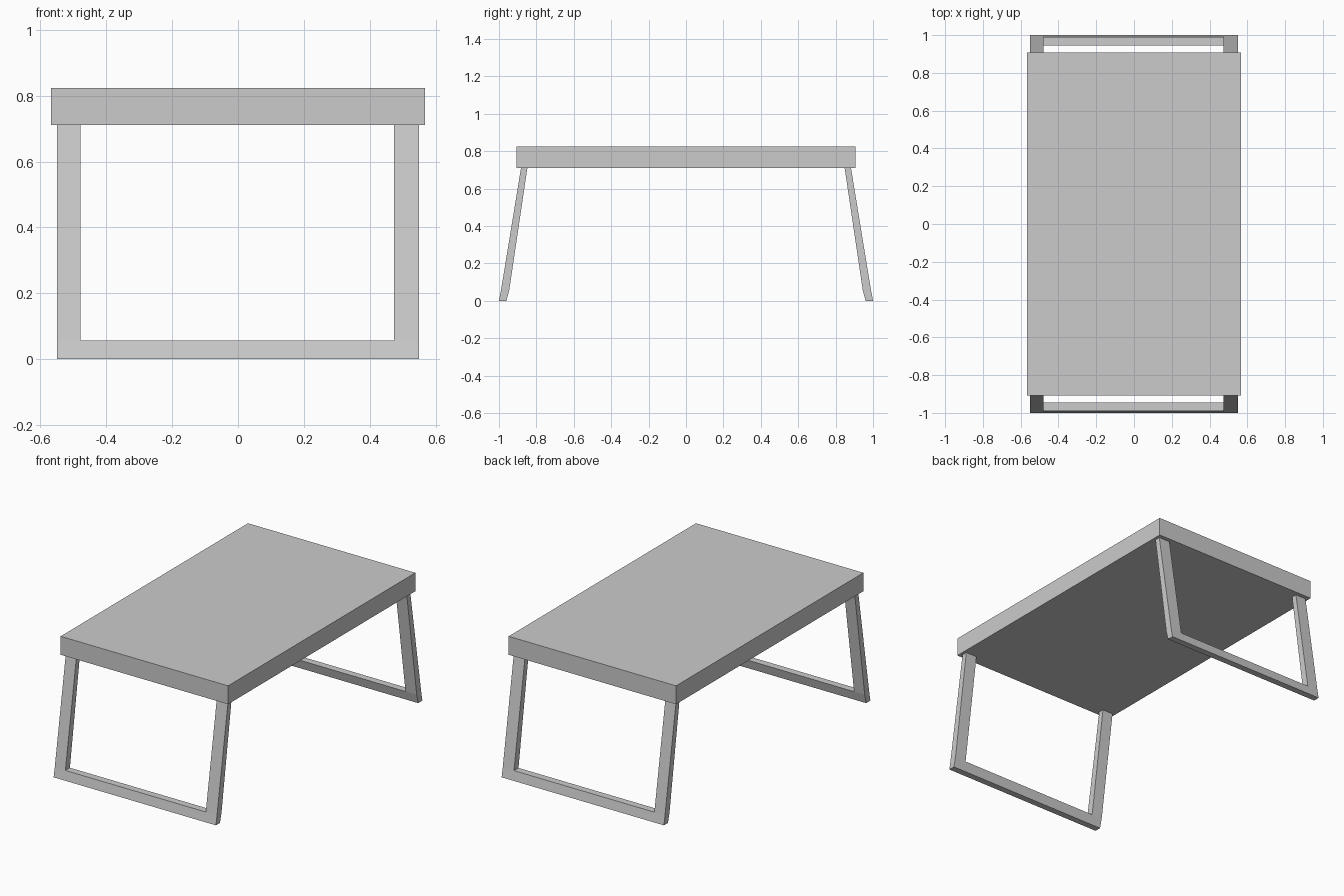
import bpy
import bmesh

if "Cube" in bpy.data.objects:
    bpy.data.objects.remove(bpy.data.objects["Cube"])


def make_object(name, bm):
    bmesh.ops.recalc_face_normals(bm, faces=bm.faces[:])
    mesh = bpy.data.meshes.new(name)
    bm.to_mesh(mesh)
    bm.free()
    obj = bpy.data.objects.new(name, mesh)
    bpy.context.collection.objects.link(obj)
    return obj


# Tabletop slab
bm = bmesh.new()
bmesh.ops.create_cube(bm, size=1)
bmesh.ops.scale(bm, vec=(1.135, 1.814, 0.113), verts=bm.verts)
bmesh.ops.translate(bm, vec=(0, 0, 0.7675), verts=bm.verts)
make_object("tabletop", bm)


# U-shaped leg frame: two splayed legs joined by a floor bar
def leg_frame(name, side):
    columns = (-0.55, -0.478, 0.474, 0.55)
    rows = ((0.0, 1.0, 0.96), (0.057, 0.989, 0.945), (0.711, 0.882, 0.848))
    bm = bmesh.new()
    outer = [[bm.verts.new((x, side * o, z)) for x in columns] for z, o, i in rows]
    inner = [[bm.verts.new((x, side * i, z)) for x in columns] for z, o, i in rows]
    back_of = {a: b for ra, rb in zip(outer, inner) for a, b in zip(ra, rb)}
    front = []
    for r, c in ((0, 0), (0, 1), (0, 2), (1, 0), (1, 2)):
        quad = (outer[r][c], outer[r][c + 1], outer[r + 1][c + 1], outer[r + 1][c])
        front.append(bm.faces.new(quad))
    rim = [e.verts[:] for e in bm.edges if e.is_boundary]
    for face in front:
        bm.faces.new([back_of[v] for v in reversed(face.verts)])
    for a, b in rim:
        bm.faces.new((a, b, back_of[b], back_of[a]))
    return make_object(name, bm)


leg_frame("front_leg_frame", -1)
leg_frame("back_leg_frame", 1)
